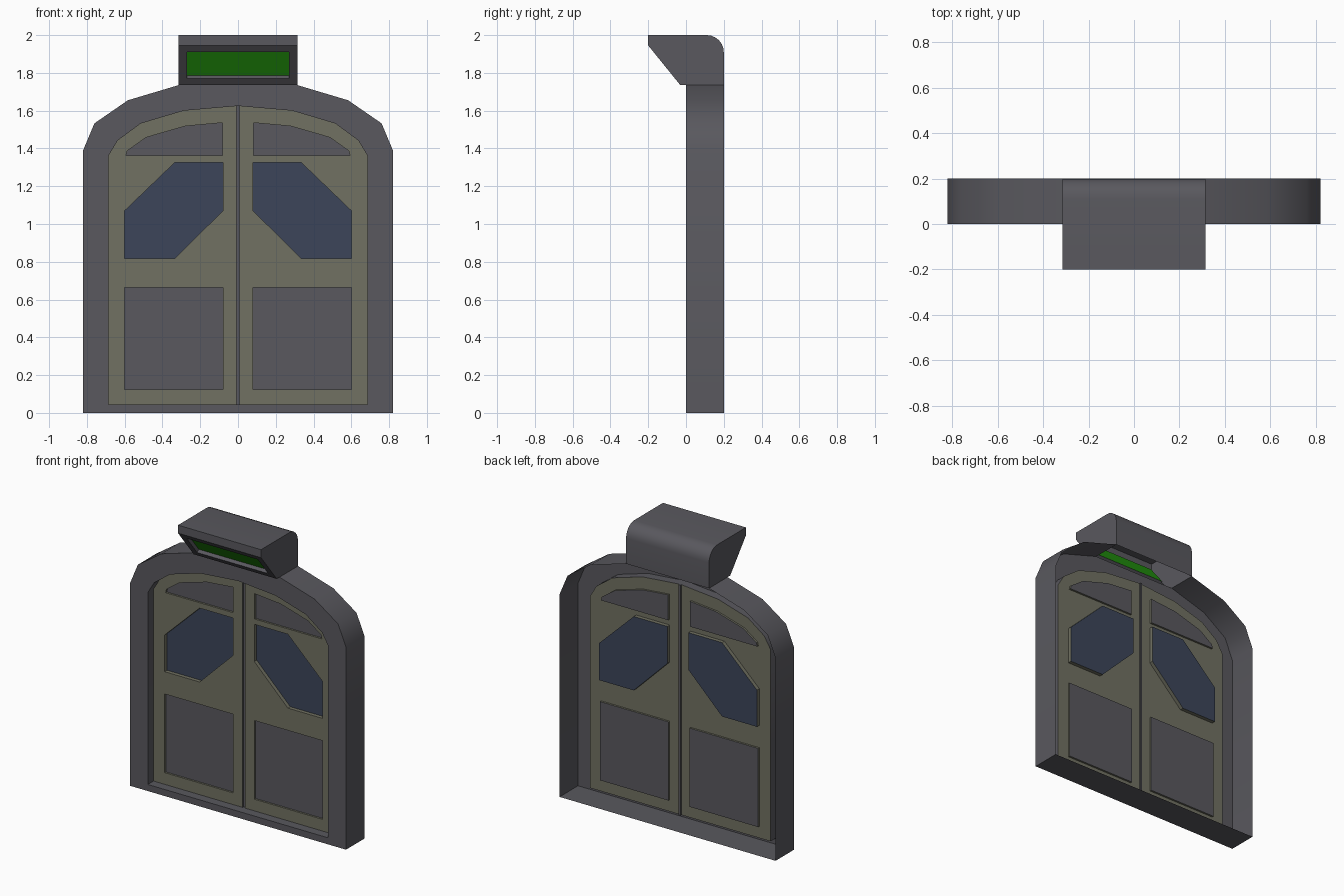
import bpy, bmesh, math
from mathutils import Vector

if "Cube" in bpy.data.objects:
    bpy.data.objects.remove(bpy.data.objects["Cube"])

DOOR_Y = 0.062   # plane of the door sheets


def material(name, rgb):
    m = bpy.data.materials.new(name)
    m.diffuse_color = (*rgb, 1)
    m.use_nodes = True
    m.node_tree.nodes["Principled BSDF"].inputs["Base Color"].default_value = m.diffuse_color
    return m


GREY = material("dark_grey", (0.10, 0.098, 0.112))
OLIVE = material("olive", (0.165, 0.165, 0.122))
BLUE = material("blue_glass", (0.045, 0.06, 0.1))
GREEN = material("green_light", (0.02, 0.36, 0.005))


def face(bm, pts, out):
    """Add a face whose normal points along the hint 'out'."""
    f = bm.faces.new([bm.verts.new(p) for p in pts])
    f.normal_update()
    if f.normal.dot(Vector(out)) < 0:
        f.normal_flip()


def finish(bm, name, mat):
    bmesh.ops.remove_doubles(bm, verts=bm.verts, dist=0.0005)
    me = bpy.data.meshes.new(name)
    bm.to_mesh(me)
    bm.free()
    me.materials.append(mat)
    ob = bpy.data.objects.new(name, me)
    bpy.context.collection.objects.link(ob)
    return ob


def at(p, y):
    return Vector((p[0], y, p[1]))


def mirror(p):
    return (-p[0], p[1])


def wall(bm, a, b, y0, y1, centre, outward=True):
    """Quad joining edge a-b at two depths, facing away from or towards centre."""
    mid = Vector(((a[0] + b[0]) / 2, (a[1] + b[1]) / 2))
    d = (mid - Vector(centre)) * (1 if outward else -1)
    face(bm, [at(a, y0), at(b, y0), at(b, y1), at(a, y1)], (d.x, 0, d.y))


# Casing: a hollow shell, open at the back
outer = [(.82, 0), (.82, 1.39), (.76, 1.533), (.583, 1.655), (.315, 1.735)]
inner = [(.685, .045), (.685, 1.362), (.637, 1.442), (.515, 1.532), (.287, 1.6), (0, 1.625)]
bm = bmesh.new()
front = (0, -1, 0)
for side in (lambda p: p, mirror):
    o, n = [side(p) for p in outer], [side(p) for p in inner]
    for i in range(4):
        face(bm, [at(p, 0) for p in (o[i], o[i + 1], n[i + 1], n[i])], front)
        wall(bm, o[i], o[i + 1], 0, .2, (0, .8))
    for i in range(5):
        wall(bm, n[i], n[i + 1], 0, DOOR_Y, (0, .8), False)
face(bm, [at(p, 0) for p in (outer[4], inner[4], inner[5], mirror(inner[4]), mirror(outer[4]))], front)
face(bm, [at(p, 0) for p in (outer[0], inner[0], mirror(inner[0]), mirror(outer[0]))], front)
wall(bm, outer[0], mirror(outer[0]), 0, .2, (0, .8))
wall(bm, inner[0], mirror(inner[0]), 0, DOOR_Y, (0, .8), False)

# Sign housing: side profile swept across x, open into the casing below
W = .315
arc = [(.11 + .09 * math.sin(a), 1.91 + .09 * math.cos(a))
       for a in (math.pi / 2 * k / 6 for k in range(7))]
prof = [(0, 1.735), (-.03, 1.735), (-.2, 1.945), (-.2, 2)] + arc + [(.2, 1.735)]
for s in (-1, 1):
    face(bm, [(s * W, y, z) for y, z in prof], (s, 0, 0))
for i, (a, b) in enumerate(zip(prof, prof[1:])):
    if i == 1:
        continue
    d = Vector(((a[0] + b[0]) / 2, 0, (a[1] + b[1]) / 2)) - Vector((.02, 0, 1.88))
    face(bm, [(-W, *a), (W, *a), (W, *b), (-W, *b)], (0, d.x, d.z))

# Sloped sign face with a sunken window
low, high = Vector((0, -.03, 1.735)), Vector((0, -.2, 1.945))
up = (high - low).normalized()
inward = Vector((0, -up.z, up.y)) * -1
X = Vector((1, 0, 0))


def slope_quad(inset, depth):
    w = W - inset
    a, b = low + up * inset + inward * depth, high - up * inset + inward * depth
    return [a - X * w, a + X * w, b + X * w, b - X * w]


rim, opening, sunk = slope_quad(0, 0), slope_quad(.045, 0), slope_quad(.045, .024)
centre = sum(opening, Vector()) / 4
for i in range(4):
    j = (i + 1) % 4
    face(bm, [rim[i], rim[j], opening[j], opening[i]], -inward)
    face(bm, [opening[i], opening[j], sunk[j], sunk[i]], centre - (opening[i] + opening[j]) / 2)
casing = finish(bm, "casing", GREY)
casing.select_set(True)
bpy.context.view_layer.objects.active = casing
bpy.ops.object.shade_smooth_by_angle(angle=math.radians(35))

bm = bmesh.new()
face(bm, sunk, -inward)
finish(bm, "sign_light", GREEN)

# Door leaves: thin sheets with panels pushed in from the front
GAP = .008
leaf = [(GAP, .045)] + inner[:5] + [(GAP, 1.625)]
panels = {
    "upper_panel": ([(.083, 1.362), (.593, 1.362), (.587, 1.387), (.487, 1.458), (.28, 1.518), (.083, 1.536)], .013, GREY),
    "window": ([(.08, 1.325), (.335, 1.325), (.6, 1.07), (.6, .818), (.335, .818), (.08, 1.07)], .026, BLUE),
    "lower_panel": ([(.08, .125), (.6, .125), (.6, .665), (.08, .665)], .013, GREY),
}
for label, side in (("right", lambda p: p), ("left", mirror)):
    bm = bmesh.new()
    edges = []
    for loop in [leaf] + [v[0] for v in panels.values()]:
        vs = [bm.verts.new(at(side(p), DOOR_Y)) for p in loop]
        edges += [bm.edges.new((vs[i - 1], vs[i])) for i in range(len(vs))]
    bmesh.ops.triangle_fill(bm, use_beauty=True, use_dissolve=False, edges=edges, normal=front)
    for f in bm.faces:
        f.normal_update()
        if f.normal.y > 0:
            f.normal_flip()
    for name, (loop, depth, mat) in panels.items():
        pts = [side(p) for p in loop]
        c = (sum(p[0] for p in pts) / len(pts), sum(p[1] for p in pts) / len(pts))
        for i in range(len(pts)):
            wall(bm, pts[i - 1], pts[i], DOOR_Y, DOOR_Y + depth, c, False)
        pb = bmesh.new()
        face(pb, [at(p, DOOR_Y + depth) for p in pts], front)
        finish(pb, f"{label}_{name}", mat)
    finish(bm, f"{label}_door", OLIVE)

# Groove between the leaves
bm = bmesh.new()
g = [(-GAP, .045), (GAP, .045), (GAP, 1.625), (-GAP, 1.625)]
face(bm, [at(p, DOOR_Y + .01) for p in g], front)
for i in range(4):
    wall(bm, g[i - 1], g[i], DOOR_Y, DOOR_Y + .01, (0, .8), False)
finish(bm, "centre_seam", GREY)
